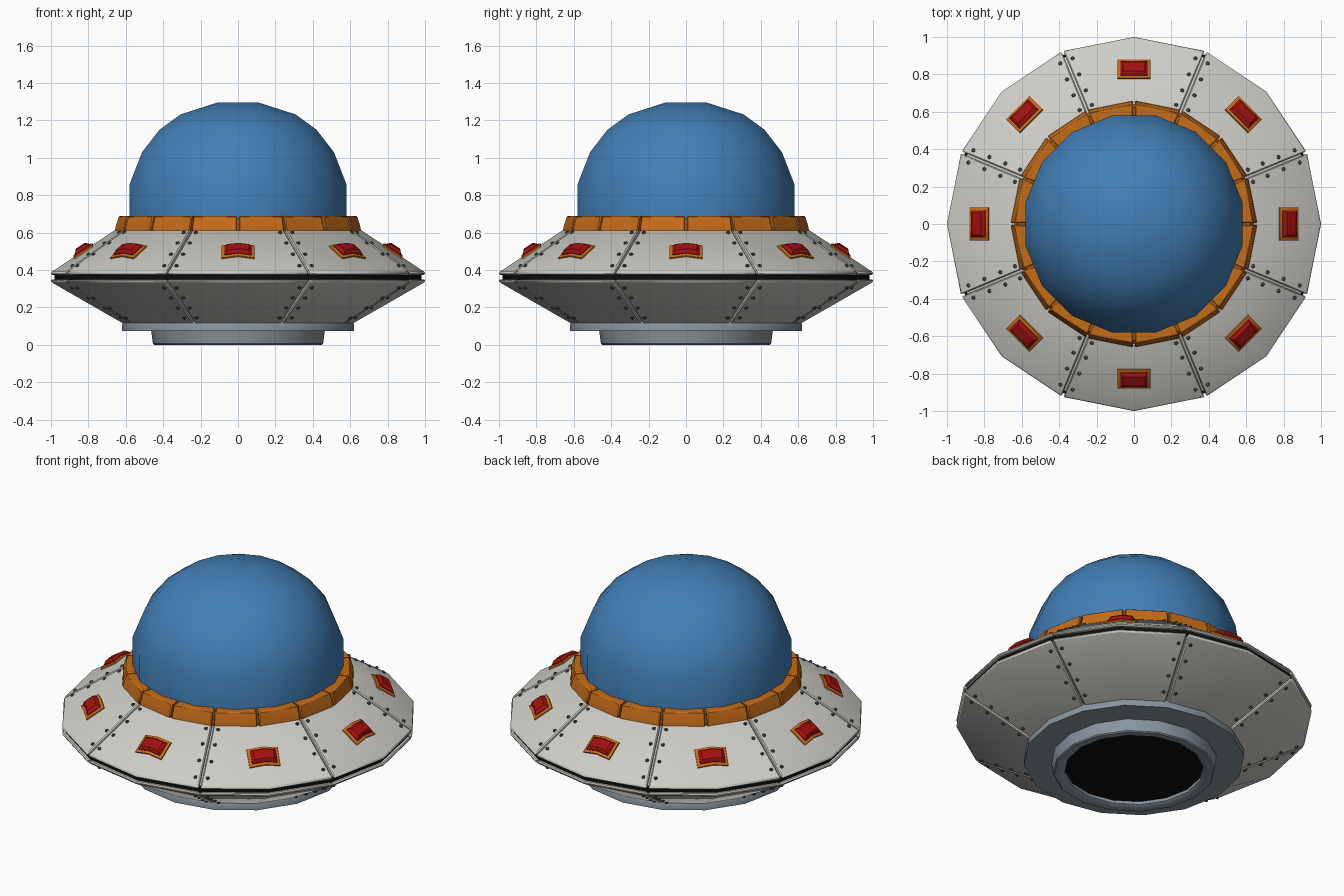
import bpy, bmesh
from math import sin, cos, tan, radians, pi
from mathutils import Vector, Matrix

if "Cube" in bpy.data.objects:
    bpy.data.objects.remove(bpy.data.objects["Cube"])


def material(name, rgb):
    m = bpy.data.materials.new(name)
    m.diffuse_color = (*rgb, 1)
    m.use_nodes = True
    m.node_tree.nodes["Principled BSDF"].inputs["Base Color"].default_value = m.diffuse_color
    return m


HULL = material("hull_grey", (0.62, 0.61, 0.57))
STEEL = material("steel", (0.25, 0.30, 0.34))
DARK = material("rivet_grey", (0.08, 0.08, 0.08))
BLACK = material("black", (0.004, 0.004, 0.004))
ORANGE = material("orange", (0.56, 0.15, 0.01))
RED = material("red", (0.36, 0.005, 0.005))
BLUE = material("dome_blue", (0.055, 0.21, 0.46))


def finish(bm, name, mat, bevel=0, smooth=35):
    bmesh.ops.recalc_face_normals(bm, faces=bm.faces)
    me = bpy.data.meshes.new(name)
    bm.to_mesh(me)
    bm.free()
    ob = bpy.data.objects.new(name, me)
    bpy.context.collection.objects.link(ob)
    me.materials.append(mat)
    bpy.ops.object.select_all(action='DESELECT')
    ob.select_set(True)
    bpy.context.view_layer.objects.active = ob
    bpy.ops.object.shade_smooth_by_angle(angle=radians(smooth))
    if bevel:
        b = ob.modifiers.new("bevel", 'BEVEL')
        b.width, b.segments, b.limit_method = bevel, 1, 'ANGLE'
        b.angle_limit = radians(50)
    return ob


def polar(r, a, z):
    return Vector((r * cos(a), r * sin(a), z))


def bridge(bm, loops, wrap_loop, wrap_profile):
    """Quads between successive vertex columns."""
    n, m = len(loops), len(loops[0])
    for i in range(n if wrap_loop else n - 1):
        a, b = loops[i], loops[(i + 1) % n]
        for j in range(m if wrap_profile else m - 1):
            k = (j + 1) % m
            bm.faces.new((a[j], b[j], b[k], a[k]))


def revolve(name, profile, mat, closed=False, phase=0, n=16, smooth=35):
    """Turn a profile; an open profile gets flat end caps."""
    bm = bmesh.new()
    cols = [[bm.verts.new(polar(r, phase + 2 * pi * i / n, z)) for r, z in profile]
            for i in range(n)]
    bridge(bm, cols, True, closed)
    if not closed:
        bm.faces.new([c[0] for c in cols])
        bm.faces.new([c[-1] for c in cols])
    return finish(bm, name, mat, smooth=smooth)


def sectors(name, profile, count, steps, gap, phase, mat, bevel):
    """Ring of separate solid plates with a narrow gap between neighbours."""
    bm = bmesh.new()
    span = 2 * pi / count
    for k in range(count):
        angles = [phase + span * (k + s / steps) for s in range(steps + 1)]
        cols = [[polar(r, a, z) for r, z in profile] for a in angles]
        for end, nxt in ((0, 1), (-1, -2)):
            inward = (cols[nxt][1] - cols[end][1]).normalized() * gap
            cols[end] = [p + inward for p in cols[end]]
        cols = [[bm.verts.new(p) for p in c] for c in cols]
        bridge(bm, cols, False, True)
        bm.faces.new(cols[0])
        bm.faces.new(cols[-1])
    return finish(bm, name, mat, bevel)


# Glass dome, base and engine opening
revolve("dome", [(0.592, 0.64), (0.592, 0.856), (0.523, 1.03), (0.428, 1.15),
                 (0.313, 1.232), (0.113, 1.295)], BLUE, phase=pi / 16, smooth=60)
revolve("base_plate", [(0.60, 0.14), (0.62, 0.11), (0.62, 0.075), (0.44, 0.075)], STEEL)
revolve("base_ring", [(0.465, 0.08), (0.455, 0.006), (0.448, 0), (0.41, 0),
                      (0.39, 0.012), (0.39, 0.08)], STEEL, closed=True)
revolve("engine_opening", [(0.395, 0.03), (0.395, 0.07)], BLACK)

# Hull core, black rim band and separate panels
revolve("hull_core", [(0.64, 0.60), (0.965, 0.383), (0.965, 0.343), (0.60, 0.126)], HULL)
revolve("rim_band", [(0.93, 0.378), (0.98, 0.378), (0.98, 0.347), (0.93, 0.347)],
        BLACK, closed=True)
upper = [(0.60, 0.612), (0.66, 0.612), (1.0, 0.388), (1.0, 0.374), (0.95, 0.374), (0.58, 0.595)]
lower = [(0.58, 0.113), (0.612, 0.113), (1.0, 0.336), (1.0, 0.350), (0.95, 0.350), (0.58, 0.14)]
sectors("upper_panels", upper, 8, 2, 0.006, pi / 8, HULL, 0.006)
sectors("lower_panels", lower, 8, 2, 0.006, pi / 8, HULL, 0.006)

# Segmented collar round the dome
revolve("collar_core", [(0.56, 0.605), (0.642, 0.605), (0.622, 0.678), (0.56, 0.678)],
        ORANGE, closed=True)
sectors("collar_blocks", [(0.57, 0.606), (0.66, 0.606), (0.657, 0.63), (0.638, 0.69),
                          (0.57, 0.69)], 16, 1, 0.005, 0, ORANGE, 0.006)


def hull_z(r, top=True):
    return 0.388 + (1 - r) * 0.224 / 0.34 if top else 0.336 - (1 - r) * 0.223 / 0.388


# Rivets on both sides of every seam
for name, top, radii in (("upper_rivets", True, (0.66 + 0.02, 0.765, 0.857, 0.95)),
                         ("lower_rivets", False, (0.67, 0.763, 0.857, 0.95))):
    bm = bmesh.new()
    for k in range(8):
        a = pi / 8 + k * pi / 4
        for r in radii:
            for side in (-1, 1):
                t = 0.035 * side
                # stay on the flat face beside the seam
                d = r - abs(t) * tan(pi / 16)
                p = Matrix.Rotation(a, 4, 'Z') @ Vector((d, t, hull_z(r, top)))
                bmesh.ops.create_uvsphere(bm, u_segments=8, v_segments=4, radius=0.011,
                                          matrix=Matrix.Translation(p))
    finish(bm, name, DARK)


# Lights: rectangular frames and raised lenses folded over the panel ridge
def folded_blocks(name, levels, mat):
    """levels: (half width, half depth, height above hull) from bottom to top."""
    bm = bmesh.new()
    for k in range(8):
        rot = Matrix.Rotation(k * pi / 4, 4, 'Z')
        rings = []
        for w, h, up in levels:
            ring = []
            for t, s in ((-w, -h), (0, -h), (w, -h), (w, h), (0, h), (-w, h)):
                d = 0.825 + s
                z = hull_z(d + abs(t) * tan(pi / 16))
                ring.append(bm.verts.new(rot @ Vector((d + 0.55 * up, t, z + 0.83 * up))))
            rings.append(ring)
        bridge(bm, rings, False, True)
        a = rings[-1]
        bm.faces.new((a[0], a[1], a[4], a[5]))
        bm.faces.new((a[1], a[2], a[3], a[4]))
    return finish(bm, name, mat)


folded_blocks("light_frames", [(0.088, 0.050, -0.01), (0.088, 0.050, 0.008),
                               (0.082, 0.044, 0.012)], ORANGE)
folded_blocks("light_lenses", [(0.073, 0.037, 0.0), (0.073, 0.037, 0.016),
                               (0.058, 0.024, 0.032)], RED)
